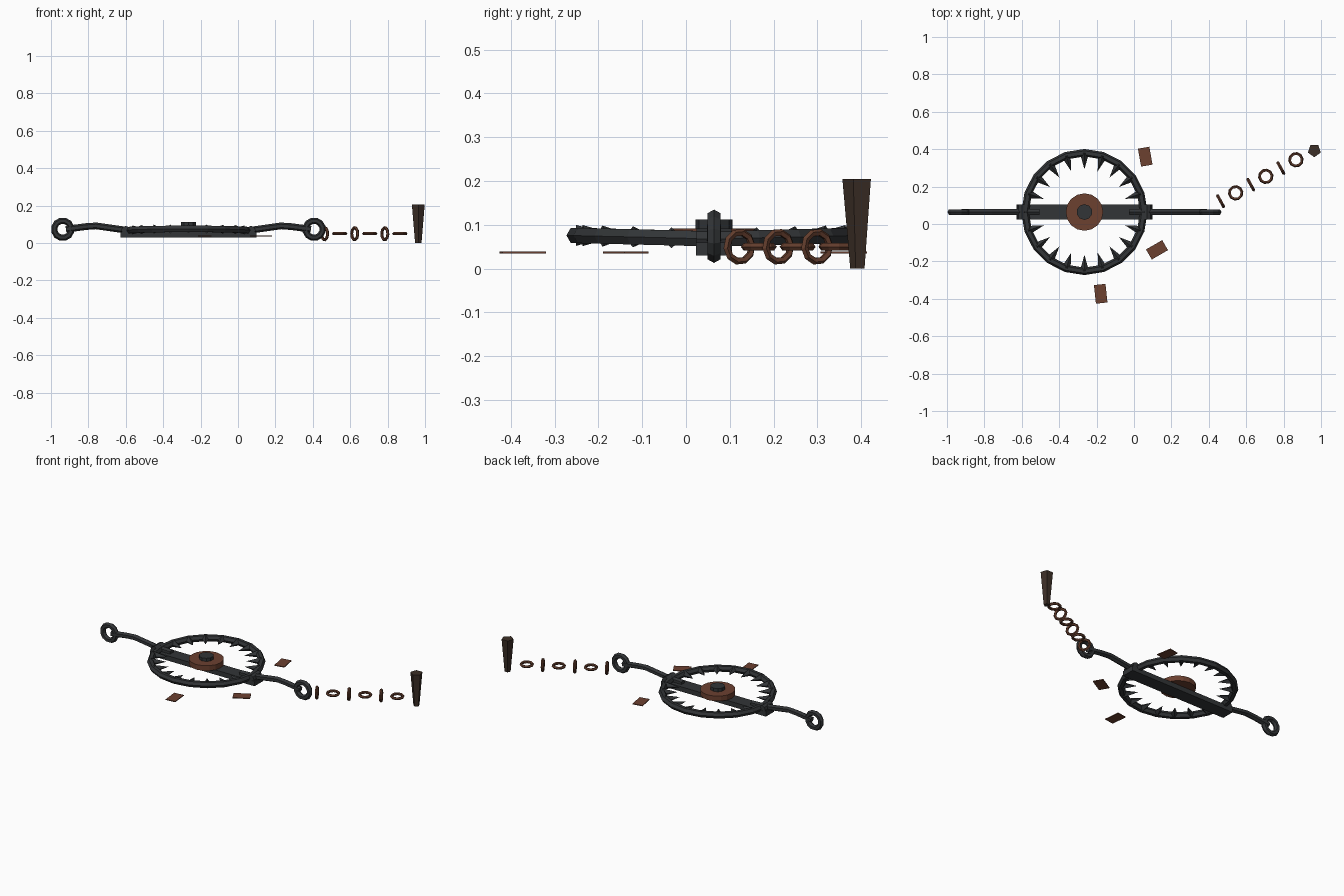
import bpy, bmesh, math
from mathutils import Vector, Matrix

if "Cube" in bpy.data.objects:
    bpy.data.objects.remove(bpy.data.objects["Cube"])

CX, CY = -0.265, 0.064     # centre of the trap


def material(name, rgb):
    m = bpy.data.materials.new(name)
    m.diffuse_color = (*rgb, 1)
    m.use_nodes = True
    m.node_tree.nodes["Principled BSDF"].inputs["Base Color"].default_value = m.diffuse_color
    return m


STEEL = material("dark_steel", (0.032, 0.035, 0.038))
RUST = material("rust", (0.15, 0.052, 0.03))
CHAIN = material("chain_rust", (0.12, 0.045, 0.025))
WOOD = material("dark_wood", (0.045, 0.028, 0.02))


def finish(name, bm, mat):
    bmesh.ops.recalc_face_normals(bm, faces=bm.faces)
    me = bpy.data.meshes.new(name)
    bm.to_mesh(me)
    bm.free()
    me.materials.append(mat)
    ob = bpy.data.objects.new(name, me)
    bpy.context.collection.objects.link(ob)
    return ob


def box(name, loc, size, mat, angle=0):
    bm = bmesh.new()
    bmesh.ops.create_cube(bm, size=1, matrix=Matrix.Translation(loc)
                          @ Matrix.Rotation(math.radians(angle), 4, 'Z')
                          @ Matrix.Diagonal((*size, 1)))
    return finish(name, bm, mat)


def cone(name, start, end, r1, r2, sides, mat, spin=0):
    start, end = Vector(start), Vector(end)
    axis = end - start
    bm = bmesh.new()
    bmesh.ops.create_cone(bm, cap_ends=True, segments=sides, radius1=r1, radius2=r2,
                          depth=axis.length,
                          matrix=Matrix.Translation((start + end) / 2)
                          @ axis.to_track_quat('Z', 'Y').to_matrix().to_4x4()
                          @ Matrix.Rotation(math.radians(spin), 4, 'Z'))
    return finish(name, bm, mat)


def sweep(name, points, radius, sides, mat, normal, closed=False):
    """Polygon tube along a path that bends about the given normal."""
    bm = bmesh.new()
    pts, normal, n = [Vector(p) for p in points], Vector(normal).normalized(), len(points)
    rings = []
    for i, p in enumerate(pts):
        a = pts[(i - 1) % n] if closed else pts[max(i - 1, 0)]
        b = pts[(i + 1) % n] if closed else pts[min(i + 1, n - 1)]
        side = (b - a).cross(normal).normalized()
        ring = []
        for k in range(sides):
            t = 2 * math.pi * k / sides
            ring.append(bm.verts.new(p + radius * (math.cos(t) * side + math.sin(t) * normal)))
        rings.append(ring)
    for i in range(n if closed else n - 1):
        r, s = rings[i], rings[(i + 1) % n]
        for k in range(sides):
            j = (k + 1) % sides
            bm.faces.new((r[k], r[j], s[j], s[k]))
    if not closed:
        bm.faces.new(rings[0])
        bm.faces.new(rings[-1])
    return finish(name, bm, mat)


def link(name, centre, normal, major, minor, segs, sides, mat):
    normal = Vector(normal).normalized()
    u = normal.orthogonal().normalized()
    v = normal.cross(u)
    pts = []
    for i in range(segs):
        t = 2 * math.pi * i / segs
        pts.append(Vector(centre) + major * (math.cos(t) * u + math.sin(t) * v))
    return sweep(name, pts, minor, sides, mat, normal, True)


# Base bar and trigger pan
box("base_bar", (CX, CY, 0.045), (0.727, 0.082, 0.03), STEEL)
cone("pan", (CX, CY, 0.06), (CX, CY, 0.092), 0.1, 0.1, 16, RUST)
cone("pan_cap", (CX, CY, 0.09), (CX, CY, 0.112), 0.042, 0.042, 10, STEEL)


# Two half-round jaws with inward teeth
def jaw_point(r, deg, side):
    t = math.radians(deg)
    return (CX + r * math.cos(t), CY + side * r * math.sin(t), 0.068 + 0.008 * math.sin(t))


for side, label in ((1, "back"), (-1, "front")):
    sweep(label + "_jaw", [jaw_point(0.317, 18 * i, side) for i in range(11)],
          0.02, 6, STEEL, (0, 0, 1))
    for i in range(1, 10):
        cone(f"{label}_tooth_{i}", jaw_point(0.315, 18 * i, side),
             jaw_point(0.228, 18 * i, side), 0.024, 0, 4, STEEL)

# Hinges, spring arms and end rings
for s, label in ((-1, "left"), (1, "right")):
    x = CX + s * 0.335
    cone(label + "_hinge", (x, CY - 0.04, 0.068), (x, CY + 0.04, 0.068), 0.024, 0.024, 8, STEEL)
    path = [(0.24, 0.066), (0.34, 0.07), (0.495, 0.092), (0.55, 0.088), (0.655, 0.074)]
    sweep(label + "_spring", [(CX + s * d, CY, z) for d, z in path], 0.018, 6, STEEL, (0, 1, 0))
    link(label + "_spring_ring", (CX + s * 0.672, CY, 0.074), (0, 1, 0),
         0.046, 0.017, 12, 6, STEEL)

# Chain of alternating upright and flat links
for i in range(6):
    centre = (0.463 + 0.0805 * i, 0.122 + 0.0443 * i, 0.05)
    link(f"chain_link_{i}", centre, (0.0, 0.0, 1) if i % 2 else (0.876, 0.482, 0),
         0.033, 0.0085, 10, 5, CHAIN)

# Tapered ground stake
cone("stake", (0.964, 0.393, 0), (0.964, 0.393, 0.205), 0.018, 0.036, 5, WOOD, 0)

# Loose rust flakes
for i, (x, y, w, d, a) in enumerate(((0.06, 0.36, 0.062, 0.097, 10),
                                     (0.123, -0.138, 0.1, 0.062, 30),
                                     (-0.178, -0.373, 0.062, 0.1, 6))):
    box(f"rust_flake_{i}", (x, y, 0.037), (w, d, 0.005), RUST, a)
